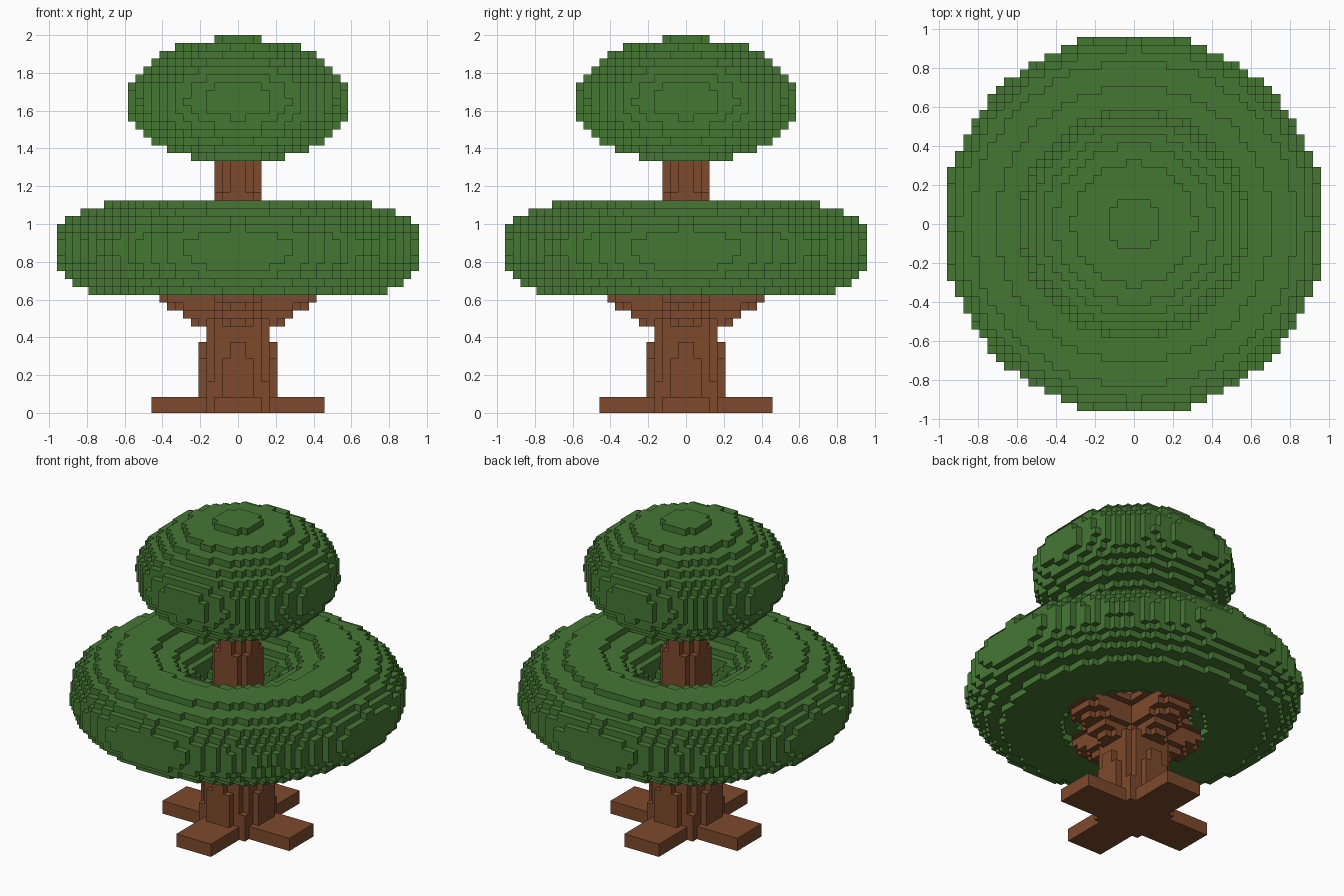
import bpy
import bmesh
from math import hypot, sqrt
from mathutils import Vector

cube = bpy.data.objects.get("Cube")
if cube:
    bpy.data.objects.remove(cube, do_unlink=True)

UNIT = 1 / 24  # edge length of one block


def make_material(name, rgb):
    mat = bpy.data.materials.new(name)
    mat.use_nodes = True
    mat.diffuse_color = (*rgb, 1)
    mat.node_tree.nodes["Principled BSDF"].inputs["Base Color"].default_value = (*rgb, 1)
    return mat


def fill(reach, layers, inside):
    """Blocks whose centre passes the test inside(x, y, z)."""
    return {(i, j, k) for k in layers
            for i in range(-reach, reach) for j in range(-reach, reach)
            if inside(i + 0.5, j + 0.5, k + 0.5)}


def build(name, cells, solid, mat):
    """Mesh only the block faces that are not against another block."""
    bm = bmesh.new()
    corners = {}

    def corner(p):
        key = tuple(round(c) for c in p)
        if key not in corners:
            corners[key] = bm.verts.new(Vector(key) * UNIT)
        return corners[key]

    for cell in sorted(cells):
        for axis in range(3):
            u, v = Vector(), Vector()
            u[(axis + 1) % 3] = v[(axis + 2) % 3] = 1
            for side in (0, 1):
                near = list(cell)
                near[axis] += 2 * side - 1
                if tuple(near) in solid:
                    continue
                base = Vector(cell)
                base[axis] += side
                quad = [base, base + u, base + u + v, base + v]
                if not side:
                    quad.reverse()
                bm.faces.new([corner(p) for p in quad])
    mesh = bpy.data.meshes.new(name)
    bm.to_mesh(mesh)
    bm.free()
    mesh.materials.append(mat)
    obj = bpy.data.objects.new(name, mesh)
    bpy.context.collection.objects.link(obj)


# Tapering round trunk
def in_trunk(x, y, z):
    return hypot(x, y) < 5.3 - 0.085 * z


# Cross of four flat roots
def in_roots(x, y, z):
    return min(abs(x), abs(y)) < 3


# Four branches leaning outward along the axes
def in_branches(x, y, z):
    rise = z - 11.5
    radius = 2.1 + 0.35 * rise
    centre = 6.1 + 1.3 * rise - radius
    along, across = max(abs(x), abs(y)), min(abs(x), abs(y))
    return hypot(max(along - centre, 0), across) < radius


# Ring-shaped lower crown
def in_lower_crown(x, y, z):
    return hypot((hypot(x, y) - 14.5) / 9, (z - 20.8) / 5.94) < 1


# Flattened ball for the upper crown
def in_upper_crown(x, y, z):
    return hypot(x, y) < 14.12 * sqrt(max(0, 1 - ((z - 39.72) / 8.01) ** 2))


green = make_material("leaf green", (0.06, 0.185, 0.034))
brown = make_material("bark brown", (0.207, 0.068, 0.026))

parts = [
    ("trunk", fill(6, range(36), in_trunk), brown),
    ("roots", fill(11, range(2), in_roots), brown),
    ("branches", fill(16, range(11, 17), in_branches), brown),
    ("lower_crown", fill(24, range(15, 27), in_lower_crown), green),
    ("upper_crown", fill(15, range(32, 48), in_upper_crown), green),
]

# Each block belongs to the first part that claims it
solid = set()
for _, cells, _ in parts:
    cells -= solid
    solid |= cells
for name, cells, mat in parts:
    build(name, cells, solid, mat)
